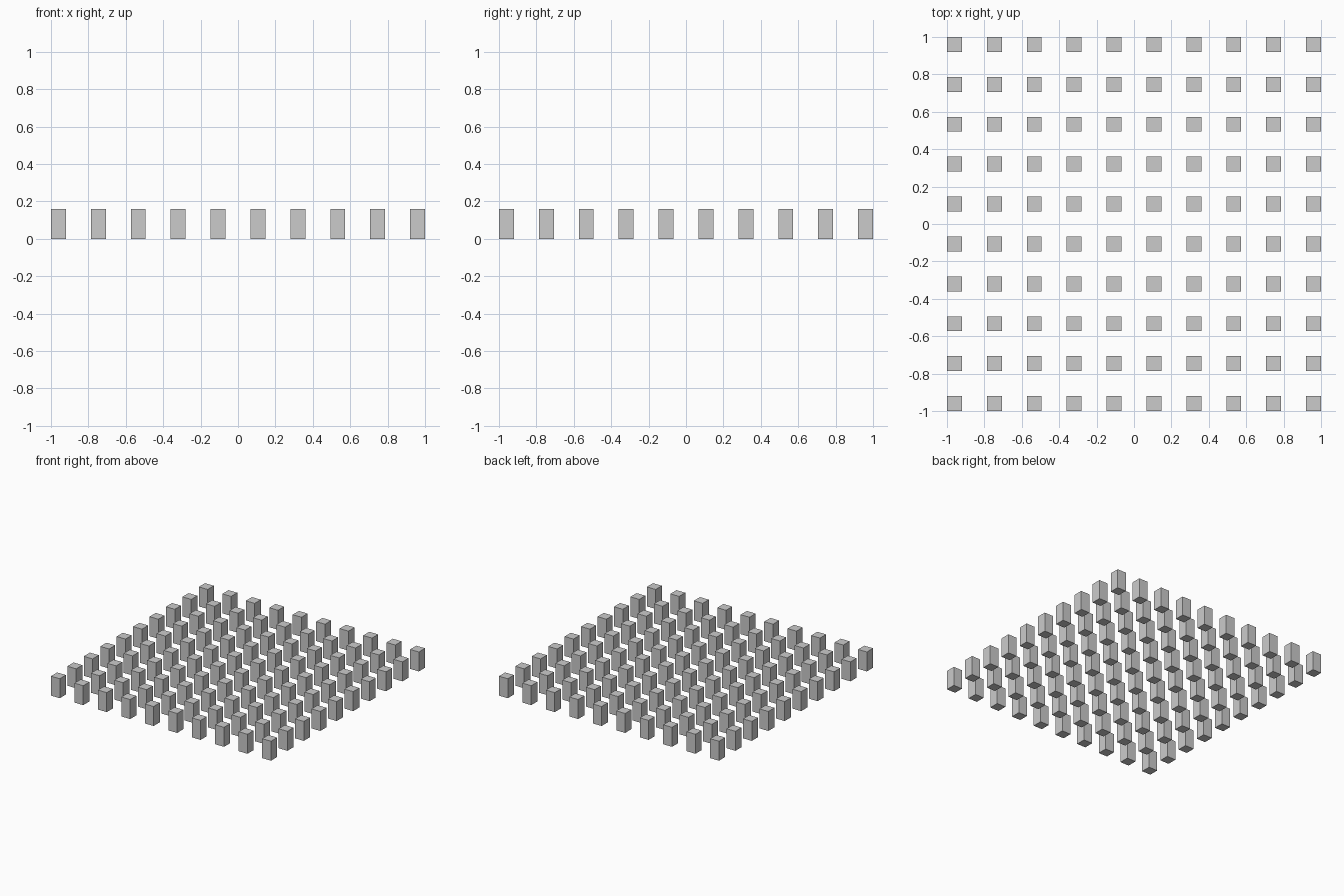
import bpy

if "Cube" in bpy.data.objects:
    bpy.data.objects.remove(bpy.data.objects["Cube"])

COUNT = 10
WIDTH, HEIGHT = 0.08, 0.16
STEP = (2 - WIDTH) / (COUNT - 1)
START = -1 + WIDTH / 2

# One square post in the front left corner
bpy.ops.mesh.primitive_cube_add(size=1)
posts = bpy.context.object
posts.name = "post_grid"
for v in posts.data.vertices:
    v.co.x *= WIDTH
    v.co.y *= WIDTH
    v.co.z = (v.co.z + 0.5) * HEIGHT
posts.location = (START, START, 0)

# Repeat it into rows and columns
for name, offset in (("columns", (STEP, 0, 0)), ("rows", (0, STEP, 0))):
    array = posts.modifiers.new(name, 'ARRAY')
    array.count = COUNT
    array.use_relative_offset = False
    array.use_constant_offset = True
    array.constant_offset_displace = offset
